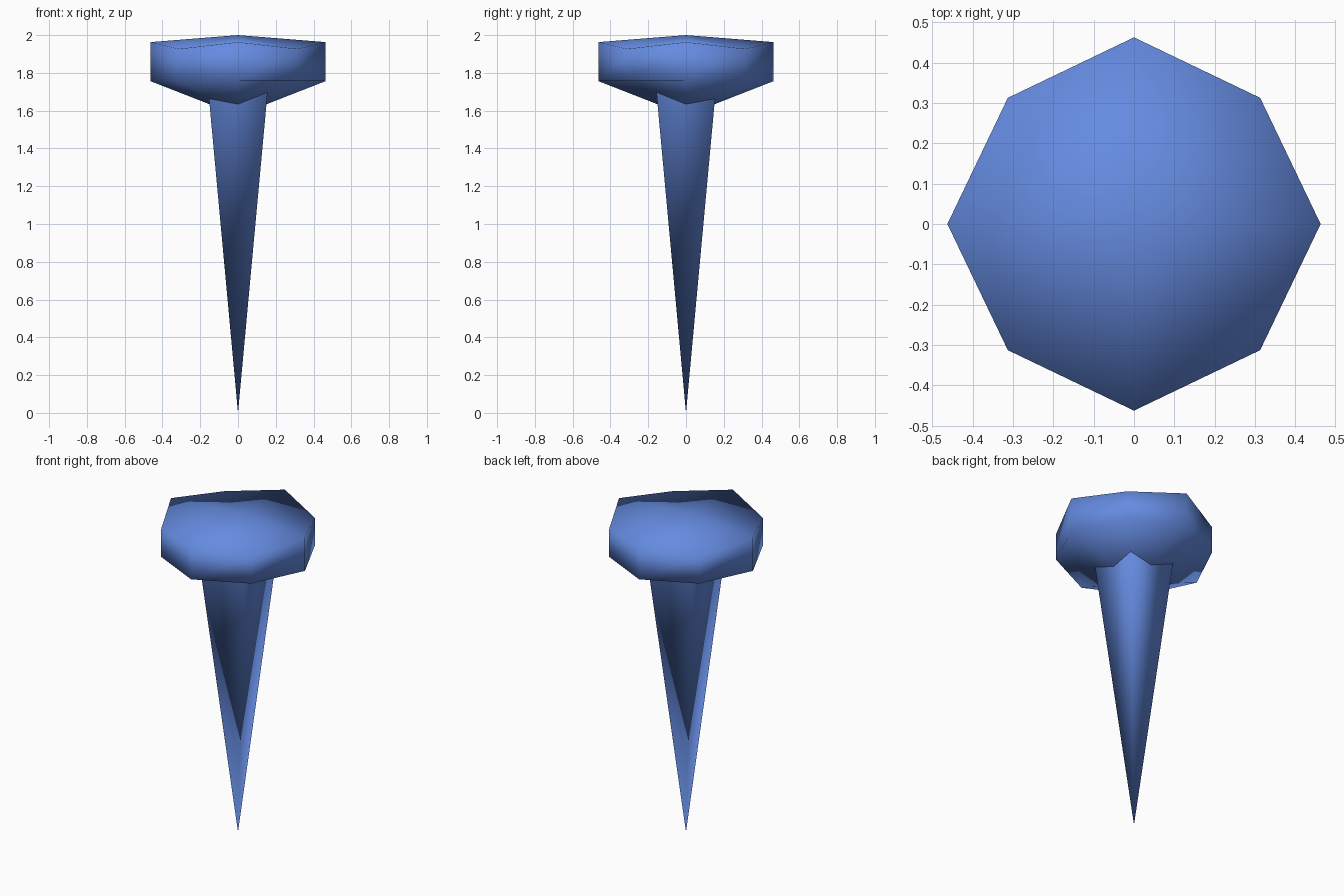
import bpy
import bmesh

default = bpy.data.objects.get("Cube")
if default:
    bpy.data.objects.remove(default, do_unlink=True)

blue = bpy.data.materials.new("blue")
blue.use_nodes = True
colour = (0.13, 0.26, 0.75, 1)
blue.diffuse_color = colour
blue.node_tree.nodes["Principled BSDF"].inputs["Base Color"].default_value = colour


def finish(name, bm):
    """Turn a bmesh into a smooth blue object."""
    for face in bm.faces:
        face.smooth = True
    mesh = bpy.data.meshes.new(name)
    bm.to_mesh(mesh)
    bm.free()
    mesh.materials.append(blue)
    obj = bpy.data.objects.new(name, mesh)
    bpy.context.collection.objects.link(obj)
    return obj


# Nail head: eight-sided rim, shallow peak on top, steeper peak below
AXIS, DIAG = 0.463, 0.313
rim = [(AXIS, 0), (DIAG, DIAG), (0, AXIS), (-DIAG, DIAG),
       (-AXIS, 0), (-DIAG, -DIAG), (0, -AXIS), (DIAG, -DIAG)]
bm = bmesh.new()
upper = [bm.verts.new((x, y, 1.927 if i % 2 else 1.963)) for i, (x, y) in enumerate(rim)]
lower = [bm.verts.new((x, y, 1.756)) for x, y in rim]
peak = bm.verts.new((0, 0, 2))
base = bm.verts.new((0, 0, 1.575))
for i in range(8):
    j = (i + 1) % 8
    bm.faces.new((lower[i], lower[j], upper[j], upper[i]))
    bm.faces.new((peak, upper[i], upper[j]))
for i in range(0, 8, 2):
    a, d, b = lower[i], lower[i + 1], lower[(i + 2) % 8]
    # Opposite quarters of the underside fold along different diagonals
    if i % 4 == 0:
        bm.faces.new((base, d, a))
        bm.faces.new((base, b, d))
    else:
        bm.faces.new((base, b, a))
        bm.faces.new((a, b, d))
finish("nail_head", bm)

# Spike: square pyramid, point down, its open top buried in the head
HALF, TOP = 0.166, 1.8
bm = bmesh.new()
tip = bm.verts.new((0, 0, 0))
corners = [bm.verts.new((sx * HALF, sy * HALF, TOP))
           for sx, sy in ((1, 1), (-1, 1), (-1, -1), (1, -1))]
for i in range(4):
    bm.faces.new((tip, corners[(i + 1) % 4], corners[i]))
finish("nail_spike", bm)
